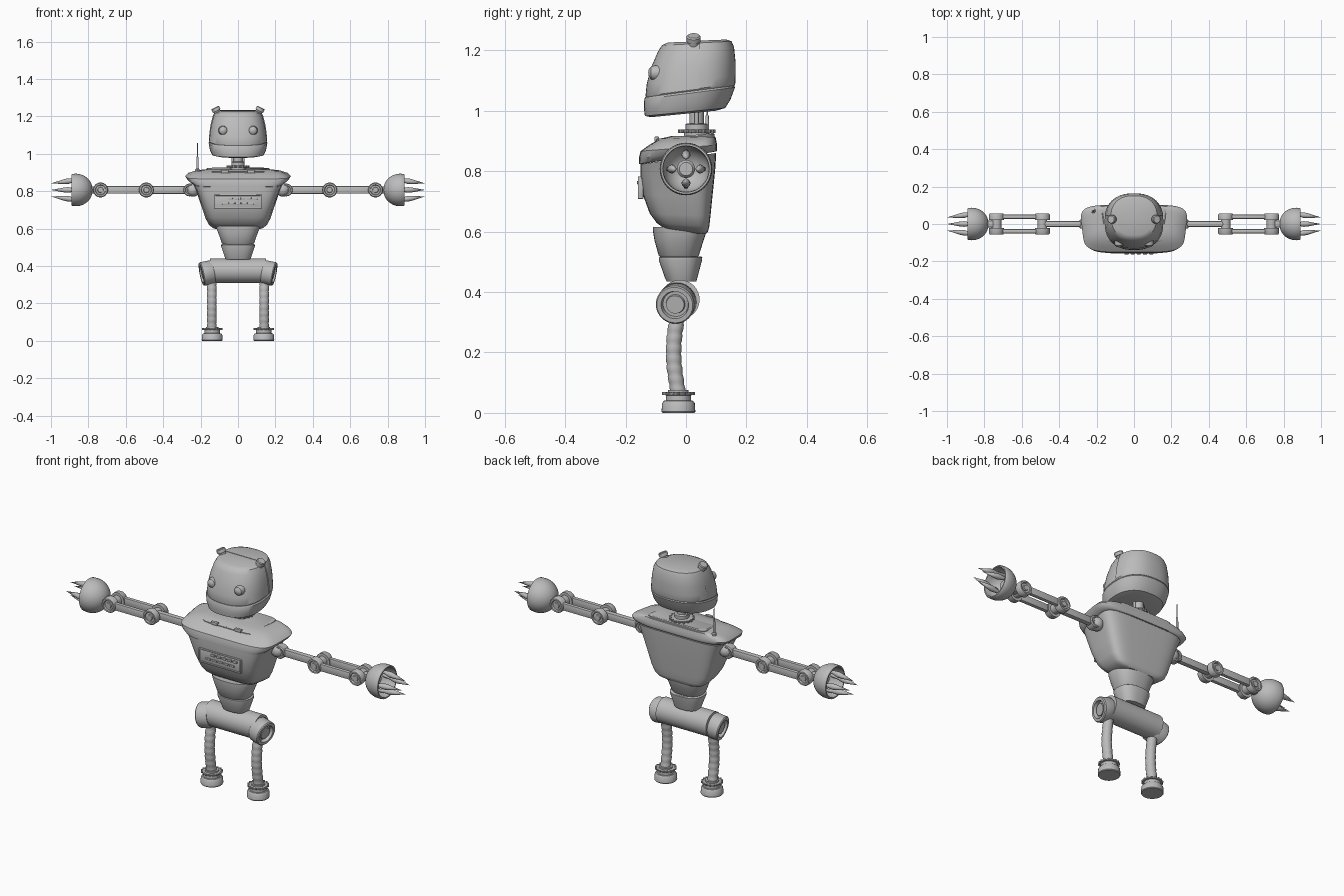
import bpy, bmesh
from math import sin, cos, pi, copysign
from mathutils import Vector, Matrix

if "Cube" in bpy.data.objects:
    bpy.data.objects.remove(bpy.data.objects["Cube"])

metal = bpy.data.materials.new("grey_metal")
metal.use_nodes = True
GREY = (0.5, 0.5, 0.5, 1)
metal.diffuse_color = GREY
metal.node_tree.nodes["Principled BSDF"].inputs["Base Color"].default_value = GREY


def finish(name, bm, mirror):
    bmesh.ops.remove_doubles(bm, verts=bm.verts, dist=1e-5)
    bmesh.ops.recalc_face_normals(bm, faces=bm.faces)
    mesh = bpy.data.meshes.new(name)
    bm.to_mesh(mesh)
    bm.free()
    mesh.materials.append(metal)
    ob = bpy.data.objects.new(name, mesh)
    bpy.context.scene.collection.objects.link(ob)
    bpy.ops.object.select_all(action='DESELECT')
    ob.select_set(True)
    bpy.context.view_layer.objects.active = ob
    bpy.ops.object.shade_smooth_by_angle(angle=0.6)
    if mirror:
        ob.modifiers.new("mirror", 'MIRROR').use_mirror_merge = False
    return ob


def bridge(bm, rings):
    for a, b in zip(rings, rings[1:]):
        for i in range(len(a)):
            j = (i + 1) % len(a)
            bm.faces.new((a[i], a[j], b[j], b[i]))


def loft(name, rings, power=2.0, taper=0.0, cx=0.0, seg=48, mirror=False, grow=0.0, keep_behind=None):
    """Stack rounded sections: (height, half width, front y, back y, tilt)."""
    bm = bmesh.new()
    loops = []
    for z, hx, y0, y1, tilt in rings:
        loop = []
        for i in range(seg):
            a = 2 * pi * i / seg
            u = copysign(abs(cos(a)) ** (2 / power), cos(a))
            v = copysign(abs(sin(a)) ** (2 / power), sin(a))
            y = (y0 + y1) / 2 + v * ((y1 - y0) / 2 + grow)
            loop.append(bm.verts.new((cx + u * (hx + grow) * (1 + taper * v), y, z + tilt * y + grow * 0.5)))
        loops.append(loop)
    bridge(bm, loops)
    bm.faces.new(loops[0])
    bm.faces.new(loops[-1])
    if keep_behind is not None:
        bmesh.ops.bisect_plane(bm, geom=bm.verts[:] + bm.edges[:] + bm.faces[:], plane_co=(0, keep_behind, 0),
                               plane_no=(0, 1, 0), clear_inner=True)
        bmesh.ops.holes_fill(bm, edges=bm.edges[:], sides=0)
    return finish(name, bm, mirror)


def lathe(name, profile, loc, direction=(0, 0, 1), seg=32, mirror=False):
    """Turn a (radius, distance) profile round an axis."""
    bm = bmesh.new()
    loops = [[bm.verts.new((r * cos(2 * pi * i / seg), r * sin(2 * pi * i / seg), h)) for i in range(seg)]
             for r, h in profile]
    bridge(bm, loops)
    rot = Vector(direction).to_track_quat('Z', 'Y').to_matrix().to_4x4()
    bm.transform(Matrix.Translation(loc) @ rot)
    return finish(name, bm, mirror)


def box(name, loc, size, bevel=0.003, mirror=False):
    bm = bmesh.new()
    bmesh.ops.create_cube(bm, size=1)
    bm.transform(Matrix.Translation(loc) @ Matrix.Diagonal((*size, 1)))
    bmesh.ops.bevel(bm, geom=bm.edges[:], offset=bevel, segments=2, profile=0.5, affect='EDGES')
    return finish(name, bm, mirror)


def studs(name, loc, radius, count, size, mirror=False):
    bm = bmesh.new()
    for i in range(count):
        a = 2 * pi * i / count
        spot = Vector(loc) + Vector((radius * cos(a), radius * sin(a), 0))
        bmesh.ops.create_cone(bm, cap_ends=True, segments=8, radius1=size, radius2=size, depth=size * 2,
                              matrix=Matrix.Translation(spot))
    return finish(name, bm, mirror)


# Head
loft("jaw", [(.990, .11, -.115, .10, .10), (.996, .138, -.136, .13, .10), (1.02, .15, -.139, .147, .11),
             (1.056, .157, -.138, .162, .13), (1.062, .153, -.135, .159, .13)], power=2.4)
cranium = [(1.06, .15, -.132, .157, .13), (1.066, .154, -.134, .159, .13), (1.1, .151, -.13, .16, .09),
           (1.15, .144, -.115, .16, .05), (1.2, .131, -.093, .155, .05), (1.22, .12, -.08, .147, .05),
           (1.228, .10, -.06, .13, .04)]
loft("face_shell", cranium, power=2.4)
loft("back_head_shell", cranium, power=2.4, grow=.004, keep_behind=.045)
lathe("eye", [(0, 0), (.025, 0), (.025, .035), (.021, .049), (.012, .056), (0, .058)],
      (.08, -.067, 1.125), (0, -1, 0), mirror=True)
lathe("ear", [(0, 0), (.019, 0), (.019, .034), (.023, .036), (.023, .052), (.019, .056), (0, .056)],
      (.098, .025, 1.198), (.45, 0, .9), mirror=True)

# Neck
NECK = .035
lathe("neck_post", [(0, .9), (.024, .9), (.024, 1.01), (0, 1.01)], (0, NECK, 0))
lathe("neck_collar", [(0, .91), (.042, .91), (.042, .928), (.056, .93), (.056, .936), (.036, .938), (.036, .955),
                      (.03, .958), (0, .958)], (0, NECK, 0))
studs("neck_bolts", (0, NECK, .932), .056, 16, .006)
lathe("neck_rod", [(0, .92), (.007, .92), (.007, 1.01), (0, 1.01)], (.028, NECK, 0), seg=12, mirror=True)

# Torso
loft("torso", [(.597, .10, -.05, .065, -.08), (.606, .13, -.075, .073, -.08), (.622, .152, -.097, .077, -.07),
               (.655, .17, -.12, .081, -.04), (.72, .192, -.142, .088, 0), (.80, .22, -.15, .097, .1),
               (.845, .24, -.15, .1, .15)], power=5, taper=.05)
loft("shoulder_lid", [(.848, .235, -.15, .1, .17), (.85, .245, -.155, .102, .17), (.862, .268, -.156, .103, .12),
                      (.878, .278, -.15, .103, .08), (.895, .262, -.12, .1, .06), (.91, .22, -.085, .098, .03),
                      (.916, .18, -.05, .09, .01)], power=5, taper=.05)
loft("lid_hatch", [(.895, .165, -.1, .095, .1), (.913, .165, -.1, .095, .1), (.917, .16, -.095, .09, .1)],
     power=8, taper=.06)
box("hatch_hinge", (.07, -.097, .906), (.04, .016, .016), mirror=True)

# Chest panel
box("panel_plate", (0, -.147, .745), (.24, .012, .068))
for z in (.711, .779):
    box("panel_rail", (0, -.15, z), (.25, .018, .006), .002)
box("panel_side", (.122, -.15, .745), (.006, .018, .07), .002, mirror=True)
for i in range(5):
    box("panel_button", (-.04 + .033 * i, -.155, .762), (.024, .014, .012))
    box("panel_slot", (-.07 + .035 * i, -.154, .735), (.03, .009, .01), .002)

# Antenna
lathe("antenna", [(0, 0), (.012, 0), (.012, .014), (.006, .02), (.0055, .08), (.003, .085), (.002, .155), (0, .156)],
      (-.217, .07, .902), seg=12)

# Waist
loft("upper_waist", [(.515, .08, -.085, .038, 0), (.522, .086, -.091, .043, 0), (.57, .103, -.104, .058, 0),
                     (.605, .116, -.11, .07, 0), (.615, .116, -.11, .07, 0)], power=2.5)
loft("lower_waist", [(.435, .066, -.064, .034, 0), (.445, .07, -.069, .037, 0), (.505, .09, -.09, .053, 0),
                     (.514, .09, -.09, .054, 0), (.517, .085, -.085, .05, 0)], power=2.5)

# Hips
lathe("hip_bar", [(0, -.15), (.065, -.15), (.065, .15), (0, .15)], (0, -.02, .375), (1, 0, 0), seg=40)
lathe("hip_cap", [(0, 0), (.06, 0), (.064, .006), (.064, .058), (.06, .063), (.046, .063), (.042, .044),
                  (.032, .044), (.03, .056), (0, .056)], (.135, -.028, .369), (1, -.15, -.2), seg=40, mirror=True)

# Ribbed legs
ribs = []
for i in range(33):
    z = .06 + .0085 * i
    r = .0235 if i % 4 == 0 else .026
    y = -.028 - .013 * sin(pi * (z - .08) / .24)
    ribs.append((z, r, y - r, y + r, 0))
loft("ribbed_leg", ribs, cx=.14, seg=24, mirror=True)

# Feet
FOOT = (.138, -.025, 0)
lathe("foot", [(0, 0), (.053, 0), (.056, .004), (.054, .032), (.048, .04), (.042, .041), (.042, .058),
               (.05, .06), (.05, .066), (.034, .067), (.034, .075), (0, .076)], FOOT, mirror=True)
studs("foot_bolts", (FOOT[0], FOOT[1], .064), .049, 16, .005, mirror=True)

# Arms
ARM = .807
DISC = [(0, 0), (.04, 0), (.04, .027), (.036, .034), (.028, .034), (.025, .026), (.016, .026), (.014, .031), (0, .031)]
lathe("shoulder_ball", [(.036 * sin(pi * i / 12), -.036 * cos(pi * i / 12)) for i in range(13)],
      (.24, 0, ARM), (1, 0, 0), mirror=True)
box("upper_arm", (.375, 0, ARM), (.25, .03, .042), .009, mirror=True)
for s in (-1, 1):
    lathe("shoulder_disc", [(r * .85, h * .7) for r, h in DISC], (.258, 0, ARM), (0, s, 0), mirror=True)
    for x in (.49, .735):
        lathe("arm_joint", DISC, (x, s * .022, ARM), (0, s, 0), mirror=True)
    box("forearm_rail", (.6125, s * .039, ARM), (.245, .022, .04), .006, mirror=True)
for x in (.49, .735):
    lathe("joint_core", [(0, -.024), (.026, -.024), (.026, .024), (0, .024)], (x, 0, ARM), (0, 1, 0), mirror=True)
box("wrist", (.758, 0, ARM), (.07, .036, .038), .008, mirror=True)

# Hands: open cups with four claws
arc = [pi / 2 * i / 12 for i in range(13)]
outer = [(.087 * sin(a), .867 - .09 * cos(a)) for a in arc] + [(.086, .886), (.083, .89), (.077, .89)]
inner = [(.075 * sin(a), .875 - .08 * cos(a)) for a in reversed(arc)]
lathe("hand_cup", outer + inner, (0, 0, ARM), (1, 0, 0), seg=40, mirror=True)
lathe("palm_hub", [(0, .79), (.03, .79), (.03, .83), (.022, .84), (0, .84)], (0, 0, ARM), (1, 0, 0), mirror=True)
for k in range(4):
    dy, dz = round(cos(k * pi / 2)), round(sin(k * pi / 2))
    base = Vector((.825, dy * .058, ARM + dz * .058))
    tip = Vector((1, dy * .035, ARM + dz * .035))
    length = (tip - base).length
    lathe("claw", [(0, 0), (.008, 0), (.009, .05), (.015, .085), (.013, .105), (0, length)],
          base, tip - base, seg=12, mirror=True)
